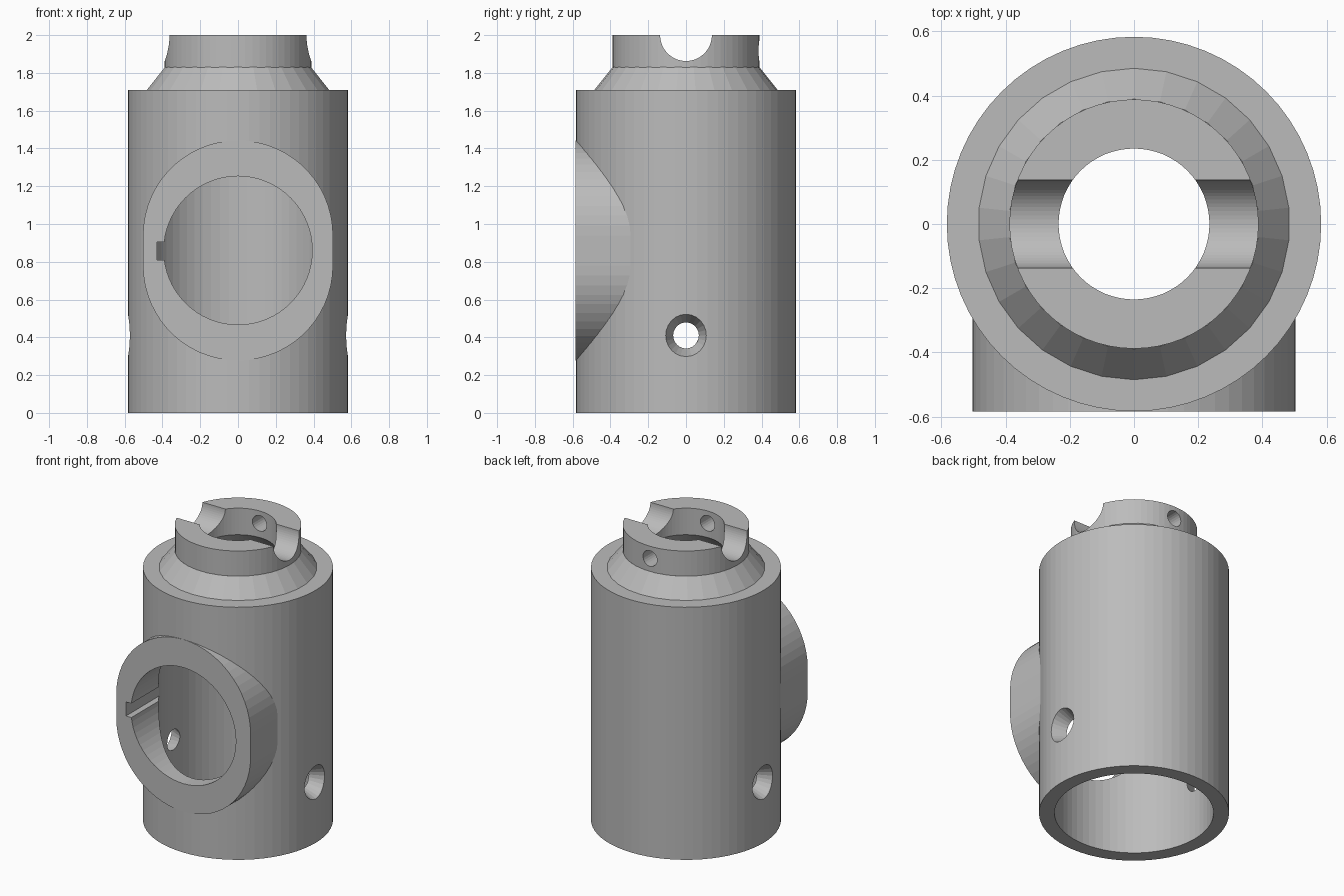
import bpy, bmesh, math
from mathutils import Matrix, Vector

cube = bpy.data.objects.get("Cube")
if cube:
    bpy.data.objects.remove(cube, do_unlink=True)

mat = bpy.data.materials.new("plain grey")
mat.use_nodes = True
grey = (0.5, 0.5, 0.5, 1)
mat.diffuse_color = grey
mat.node_tree.nodes["Principled BSDF"].inputs["Base Color"].default_value = grey


def finish(name, bm):
    bmesh.ops.recalc_face_normals(bm, faces=bm.faces)
    mesh = bpy.data.meshes.new(name)
    bm.to_mesh(mesh)
    bm.free()
    mesh.materials.append(mat)
    obj = bpy.data.objects.new(name, mesh)
    bpy.context.collection.objects.link(obj)
    return obj


def rod(name, start, end, r1, r2=None, sides=64):
    """Cylinder or cone running from start to end."""
    a, b = Vector(start), Vector(end)
    axis = b - a
    turn = axis.to_track_quat('Z', 'Y').to_matrix().to_4x4()
    bm = bmesh.new()
    bmesh.ops.create_cone(bm, cap_ends=True, segments=sides, radius1=r1,
                          radius2=r1 if r2 is None else r2, depth=axis.length,
                          matrix=Matrix.Translation((a + b) / 2) @ turn)
    return finish(name, bm)


def box(name, centre, size):
    bm = bmesh.new()
    bmesh.ops.create_cube(bm, size=1, matrix=Matrix.Translation(centre)
                          @ Matrix.Diagonal((*size, 1)))
    return finish(name, bm)


def stadium(name, r, shift, z, y0, y1, steps=30):
    """Upright rounded slot shape, extruded along y."""
    bm = bmesh.new()
    ring = []
    for half, sign in ((0, 1), (math.pi, -1)):
        for i in range(steps + 1):
            t = half + math.pi * i / steps
            ring.append(bm.verts.new((r * math.cos(t), y0,
                                      z + sign * shift + r * math.sin(t))))
    face = bm.faces.new(ring)
    new = bmesh.ops.extrude_face_region(bm, geom=[face])["geom"]
    moved = [v for v in new if isinstance(v, bmesh.types.BMVert)]
    bmesh.ops.translate(bm, verts=moved, vec=(0, y1 - y0, 0))
    return finish(name, bm)


def combine(target, other, operation):
    mod = target.modifiers.new(other.name, 'BOOLEAN')
    mod.operation = operation
    mod.solver = 'EXACT'
    mod.object = other
    bpy.context.view_layer.objects.active = target
    bpy.ops.object.modifier_apply(modifier=mod.name)
    bpy.data.objects.remove(other, do_unlink=True)


# Outer shell: sleeve, sloped shoulder, neck and side boss
BOSS_Z = 0.86
body = rod("sleeve_body", (0, 0, 0), (0, 0, 1.71), 0.583)
shoulder = rod("shoulder", (0, 0, 1.70), (0, 0, 1.83), 0.493, 0.389, sides=30)
neck = rod("neck", (0, 0, 1.76), (0, 0, 2), 0.388)
boss = stadium("boss", 0.503, 0.08, BOSS_Z, -0.584, 0)
for part in (shoulder, neck, boss):
    combine(body, part, 'UNION')

# Main bore, tapering to the narrow neck hole
cutters = [
    rod("bore", (0, 0, -0.1), (0, 0, 1.53), 0.488),
    rod("bore_taper", (0, 0, 1.529), (0, 0, 1.82), 0.4879, 0.236),
    rod("neck_hole", (0, 0, 1.7), (0, 0, 2.1), 0.235),
    # Round boss opening with its key slot
    rod("boss_opening", (0, -0.7, BOSS_Z), (0, 0, BOSS_Z), 0.393),
    box("key_slot", (-0.35, -0.4, 0.858), (0.16, 0.6, 0.095)),
    # Cross groove and pin hole in the neck
    rod("neck_groove", (-0.6, 0, 2), (0.6, 0, 2), 0.137),
    rod("pin_hole", (0, -0.6, 1.917), (0, 0.6, 1.917), 0.053, sides=24),
]
# Countersunk screw holes on both sides
for s in (-1, 1):
    cutters.append(rod("screw_hole", (s * 0.3, 0, 0.41), (s * 0.55, 0, 0.41),
                       0.068, sides=24))
    cutters.append(rod("countersink", (s * 0.485, 0, 0.41), (s * 0.6, 0, 0.41),
                       0.068, 0.12, sides=24))
for cutter in cutters:
    combine(body, cutter, 'DIFFERENCE')
